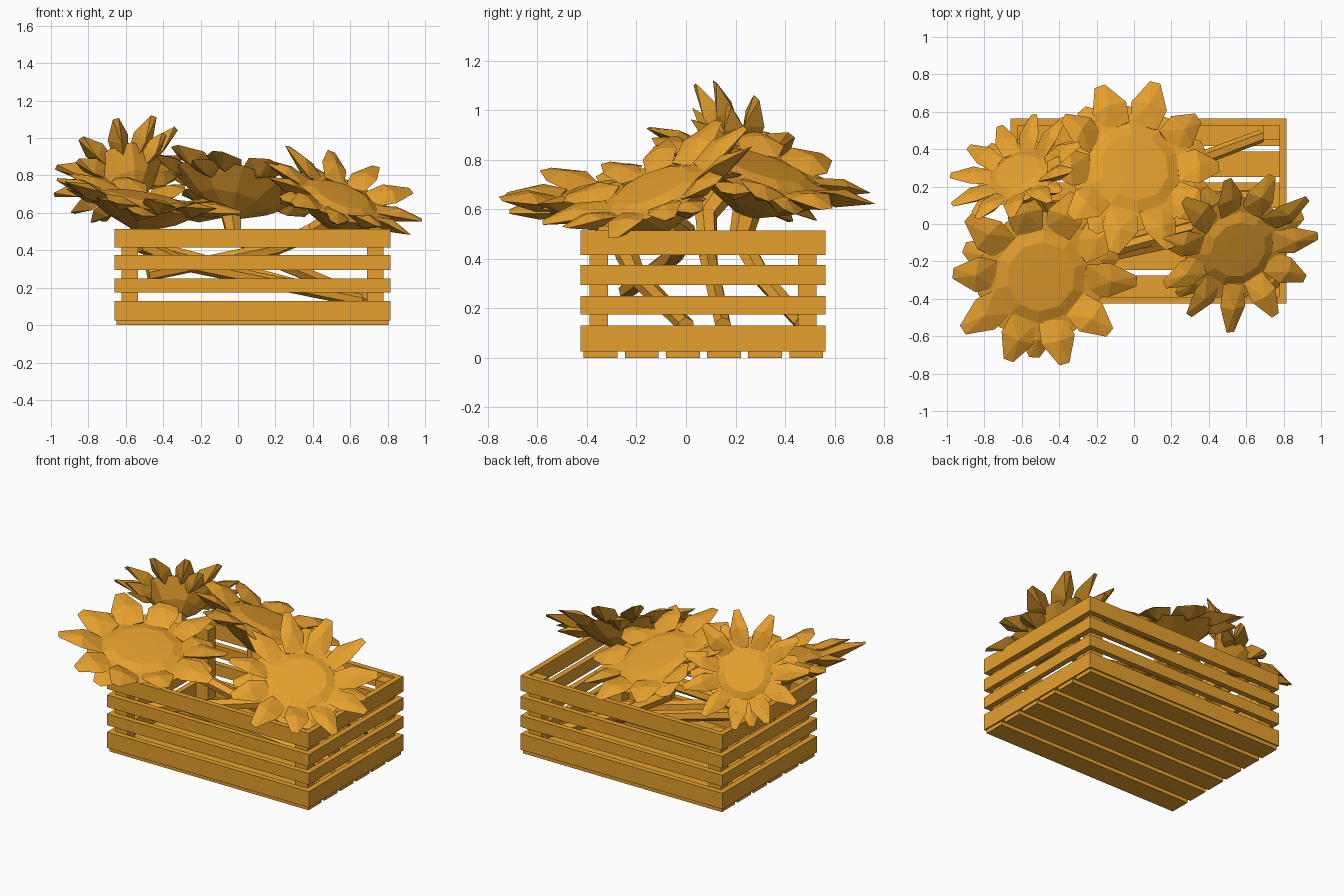
import bpy, bmesh, math, random
from mathutils import Vector, Matrix

random.seed(4)
old = bpy.data.objects.get("Cube")
if old:
    bpy.data.objects.remove(old, do_unlink=True)

ochre = bpy.data.materials.new("warm ochre")
ochre.use_nodes = True
COLOR = (0.79, 0.35, 0.027, 1)
ochre.diffuse_color = COLOR
ochre.node_tree.nodes["Principled BSDF"].inputs["Base Color"].default_value = COLOR


def finish(name, bm, matrix=None):
    mesh = bpy.data.meshes.new(name)
    bmesh.ops.recalc_face_normals(bm, faces=bm.faces)
    bm.to_mesh(mesh)
    bm.free()
    mesh.materials.append(ochre)
    ob = bpy.data.objects.new(name, mesh)
    if matrix:
        ob.matrix_world = matrix
    bpy.context.collection.objects.link(ob)


def box(name, lo, hi):
    lo, hi = Vector(lo), Vector(hi)
    bm = bmesh.new()
    bmesh.ops.create_cube(bm, size=1)
    bmesh.ops.scale(bm, vec=hi - lo, verts=bm.verts)
    bmesh.ops.translate(bm, vec=(lo + hi) / 2, verts=bm.verts)
    finish(name, bm)


# Crate walls, floor boards and corner posts
X0, X1, Y0, Y1, T = -0.66, 0.815, -0.425, 0.563, 0.036
for z0, z1 in ((0.025, 0.13), (0.175, 0.25), (0.295, 0.375), (0.415, 0.515)):
    box("front_slat", (X0, Y0, z0), (X1, Y0 + T, z1))
    box("back_slat", (X0, Y1 - T, z0), (X1, Y1, z1))
    box("right_slat", (X0, Y0 + T, z0), (X0 + T, Y1 - T, z1))
    box("left_slat", (X1 - T, Y0 + T, z0), (X1, Y1 - T, z1))
for i in range(6):
    y = Y0 + 0.012 + i * 0.166
    box("floor_board", (X0 + 0.01, y, 0), (X1 - 0.01, y + 0.137, 0.03))
for x in (X0 + T, X1 - T - 0.09):
    for y in (Y0 + T, Y1 - T - 0.075):
        box("corner_post", (x, y, 0.03), (x + 0.09, y + 0.075, 0.5))


def ring(bm, radius, z, n):
    # Corners sit between the petals
    return [bm.verts.new((radius * math.cos(math.tau * (i + 0.5) / n),
                          radius * math.sin(math.tau * (i + 0.5) / n), z)) for i in range(n)]


def bridge(bm, a, b):
    for i in range(len(a)):
        j = (i + 1) % len(a)
        bm.faces.new((a[i], a[j], b[j], b[i]))


def petal(bm, r, reach, angle, width, lift, drop):
    # Folded, blunt-tipped petal hulled from its base, shoulders and tip
    length = reach - r * 0.97
    points = [(0, s * width * 0.42, 0) for s in (-1, 1)]
    points += [(length * 0.45, s * width * 0.54, 0.015) for s in (-1, 1)]
    points += [(length, s * width * 0.16, 0.005) for s in (-1, 1)]
    points += [(length * 0.5, 0, 0.035), (length * 0.4, 0, -0.045), (0, 0, -0.04)]
    place = (Matrix.Rotation(angle, 4, "Z") @ Matrix.Translation((r * 0.97, 0, drop))
             @ Matrix.Rotation(-lift, 4, "Y") @ Matrix.Rotation(random.uniform(-0.25, 0.25), 4, "X"))
    verts = [bm.verts.new(place @ Vector(p)) for p in points]
    hull = bmesh.ops.convex_hull(bm, input=verts)
    loose = {v for v in hull["geom_interior"] if isinstance(v, bmesh.types.BMVert)}
    bmesh.ops.delete(bm, geom=list(loose), context="VERTS")


def flower(name, centre, normal, r, reach, petals, spin, depth, lift):
    turn = Vector((0, 0, 1)).rotation_difference(Vector(normal)).to_matrix().to_4x4()
    matrix = Matrix.Translation(centre) @ turn @ Matrix.Rotation(math.radians(spin), 4, "Z")
    # Domed seed disc closed underneath by a wide faceted cup
    bm = bmesh.new()
    rings = [ring(bm, r * k, z, petals) for k, z in
             ((0.4, 0.022), (0.75, 0.02), (1, 0), (1.4, lift * r * 0.4 - 0.015),
              (0.8, -depth * 0.62), (0.22, -depth))]
    for a, b in zip(rings, rings[1:]):
        bridge(bm, a, b)
    bm.faces.new(rings[0])
    bm.faces.new(rings[-1])
    finish(name + "_head", bm, matrix)
    # Long petals, with a few more tucked behind the gaps
    bm = bmesh.new()
    width = math.tau * r / petals * 1.15
    for i in range(petals):
        a = math.tau * i / petals
        petal(bm, r, reach * random.uniform(0.96, 1.04), a, width,
              lift + random.uniform(-0.12, 0.12), 0)
        if i % 3 == 0:
            petal(bm, r, reach * 0.88, a + math.pi / petals, width,
                  lift - 0.1, -0.035)
    finish(name + "_petals", bm, matrix)
    return matrix @ Vector((0, 0, -depth * 0.9))


def stem(name, points):
    # Angular stalk, thicker under the bloom
    curve = bpy.data.curves.new(name, "CURVE")
    curve.dimensions = "3D"
    curve.bevel_depth = 0.035
    curve.bevel_resolution = 1
    curve.use_fill_caps = True
    line = curve.splines.new("POLY")
    line.points.add(len(points) - 1)
    for p, co, size in zip(line.points, points, (1.7, 1.35, 1.1, 1)):
        p.co = (*co, 1)
        p.radius = size
    line.use_smooth = False
    curve.materials.append(ochre)
    bpy.context.collection.objects.link(bpy.data.objects.new(name, curve))


# Four blooms: centre, facing, disc radius, reach, petal count, spin, cup depth, petal lift, stem path
blooms = {
    "back_flower": ((0, 0.3, 0.76), (0.23, 0.3, 0.92), 0.25, 0.48, 10, 3, 0.19, 0.06,
                    [(-0.02, 0.22, 0.48), (0.25, 0.31, 0.32), (0.68, 0.47, 0.14)]),
    "back_right_flower": ((-0.62, 0.27, 0.8), (-0.36, 0.66, 0.64), 0.165, 0.38, 11, 15, 0.17, 0.25,
                          [(-0.5, 0.08, 0.58), (-0.4, 0.09, 0.4), (0.62, 0.15, 0.13)]),
    "left_flower": ((0.55, -0.13, 0.68), (0.34, -0.36, 0.87), 0.21, 0.46, 11, 6, 0.17, 0.14,
                    [(0.4, 0.0, 0.5), (0.2, -0.05, 0.41), (-0.48, -0.24, 0.27)]),
    "front_right_flower": ((-0.5, -0.28, 0.67), (0.17, -0.12, 0.97), 0.25, 0.5, 10, 33, 0.16, 0.1,
                           [(-0.5, -0.24, 0.42), (-0.3, -0.2, 0.33), (0.66, 0, 0.13)]),
}
for name, (*shape, path) in blooms.items():
    stem(name + "_stem", [flower(name, *shape)] + path)
